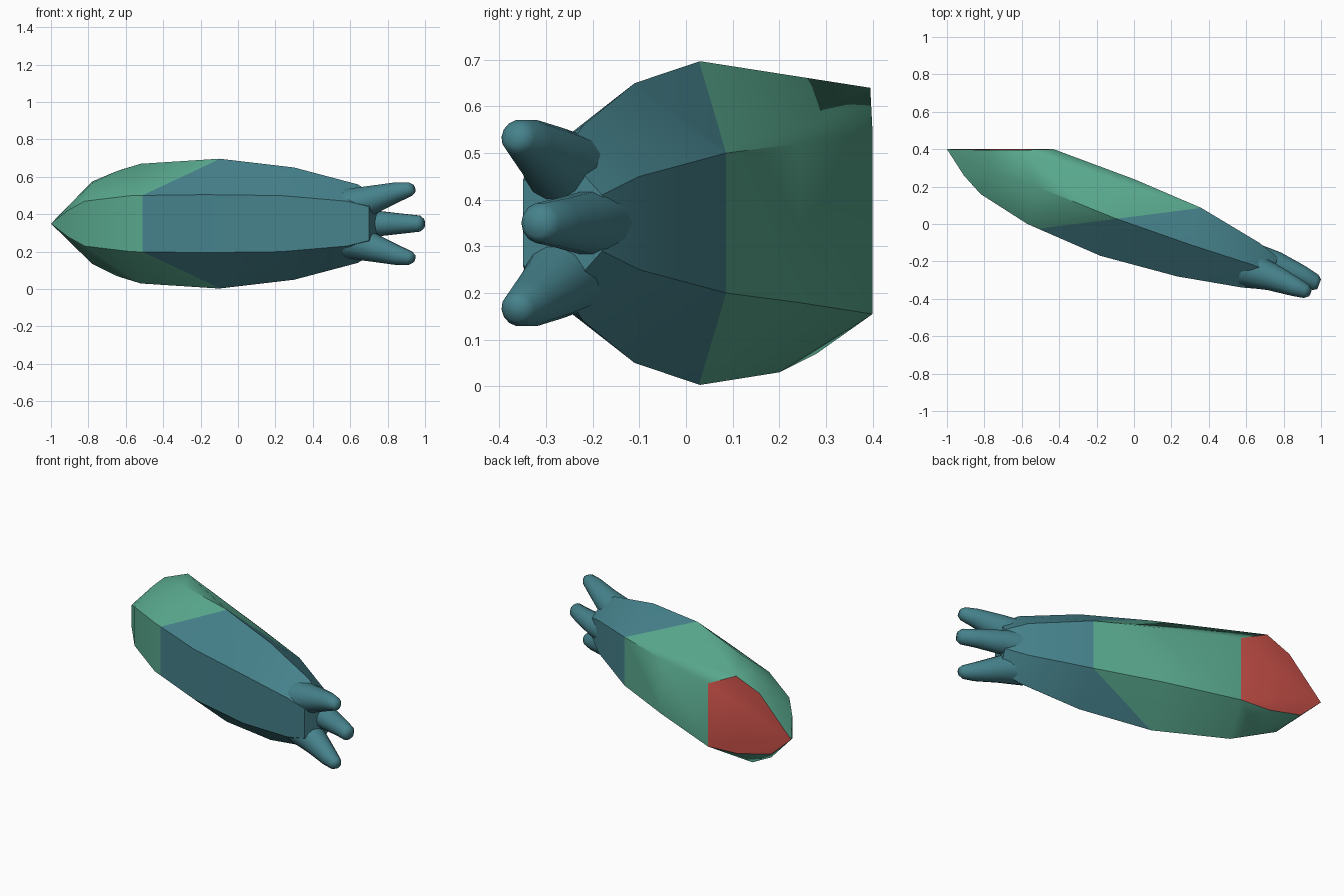
import bpy, bmesh, math
from mathutils import Vector

if "Cube" in bpy.data.objects:
    bpy.data.objects.remove(bpy.data.objects["Cube"])

MID = 0.35  # height of the long axis


def material(name, rgb):
    m = bpy.data.materials.new(name)
    m.diffuse_color = (*rgb, 1)
    m.use_nodes = True
    m.node_tree.nodes["Principled BSDF"].inputs["Base Color"].default_value = m.diffuse_color
    return m


blue = material("slate blue", (0.061, 0.223, 0.262))
green = material("sea green", (0.102, 0.402, 0.275))
red = material("brick red", (0.58, 0.08, 0.065))


def make_object(name, bm, mats, angle):
    bmesh.ops.recalc_face_normals(bm, faces=bm.faces)
    me = bpy.data.meshes.new(name)
    bm.to_mesh(me)
    bm.free()
    ob = bpy.data.objects.new(name, me)
    bpy.context.collection.objects.link(ob)
    for m in mats:
        me.materials.append(m)
    bpy.ops.object.select_all(action='DESELECT')
    ob.select_set(True)
    bpy.context.view_layer.objects.active = ob
    bpy.ops.object.shade_smooth_by_angle(angle=math.radians(angle))
    return ob


# Body: hexagonal section, as (x, y, half height) chains mirrored in z
front = [(-0.91, 0.26, 0.07), (-0.82, 0.16, 0.12), (-0.57, 0.0, 0.15),
         (-0.18, -0.17, 0.155), (0.23, -0.28, 0.15), (0.58, -0.34, 0.12), (0.70, -0.35, 0.09)]
back = [(-0.43, 0.40, 0.195), (0.0, 0.24, 0.17), (0.36, 0.086, 0.15),
        (0.67, -0.10, 0.10), (0.77, -0.18, 0.06)]
ridge = [(-0.78, 0.28, 0.215), (-0.65, 0.28, 0.28), (-0.52, 0.20, 0.32),
         (-0.10, 0.03, 0.347), (0.30, -0.11, 0.30), (0.64, -0.22, 0.21), (0.74, -0.26, 0.15)]
points = [(x, y, MID + s * h) for x, y, h in front + back + ridge for s in (-1, 1)]
# Uneven outline of the flat end
points += [(-1, 0.4, MID), (-0.62, 0.395, 0.64), (-0.78, 0.395, 0.575),
           (-0.86, 0.395, 0.22), (-0.63, 0.4, 0.165)]

bm = bmesh.new()
for p in points:
    bm.verts.new(p)
res = bmesh.ops.convex_hull(bm, input=bm.verts)
loose = [v for v in bm.verts if not v.link_faces]
bmesh.ops.delete(bm, geom=loose, context='VERTS')

# Two-tone split along a slanted plane, red flat end
plane_co, plane_no = Vector((0, 0.04, 0)), Vector((-0.128, 1, 0)).normalized()
bmesh.ops.bisect_plane(bm, geom=bm.verts[:] + bm.edges[:] + bm.faces[:],
                       plane_co=plane_co, plane_no=plane_no, dist=1e-5)
bmesh.ops.recalc_face_normals(bm, faces=bm.faces)
for f in bm.faces:
    c = f.calc_center_median()
    if f.normal.y > 0.95 and min(v.co.y for v in f.verts) > 0.38:
        f.material_index = 2
    elif (c - plane_co).dot(plane_no) > 0:
        f.material_index = 1
make_object("body", bm, [blue, green, red], 40)


# Prongs: tapered round tubes given as (x, y, z offset, radius)
def prong(name, stations, sides=14):
    bm = bmesh.new()
    pts = [Vector((x, y, MID + z)) for x, y, z, r in stations]
    axis = (pts[-1] - pts[0]).normalized()
    u = axis.cross(Vector((0, 0, 1))).normalized()
    w = axis.cross(u)
    rings = []
    for p, (_, _, _, r) in zip(pts, stations):
        rings.append([bm.verts.new(p + r * (math.cos(t) * u + math.sin(t) * w))
                      for t in (2 * math.pi * i / sides for i in range(sides))])
    for a, b in zip(rings, rings[1:]):
        for i in range(sides):
            j = (i + 1) % sides
            bm.faces.new((a[i], a[j], b[j], b[i]))
    bm.faces.new(rings[0])
    bm.faces.new(rings[-1])
    make_object(name, bm, [blue], 60)


prong("middle_prong", [(0.62, -0.18, 0, 0.085), (0.76, -0.215, 0, 0.068), (0.90, -0.275, 0, 0.052),
                       (0.97, -0.312, 0, 0.044), (0.99, -0.322, 0, 0.028)])
for s, side in ((1, "upper"), (-1, "lower")):
    prong(side + "_prong", [(0.60, -0.24, s * 0.09, 0.10), (0.74, -0.285, s * 0.135, 0.073),
                            (0.86, -0.335, s * 0.172, 0.052), (0.92, -0.36, s * 0.185, 0.038),
                            (0.94, -0.367, s * 0.188, 0.022)])
